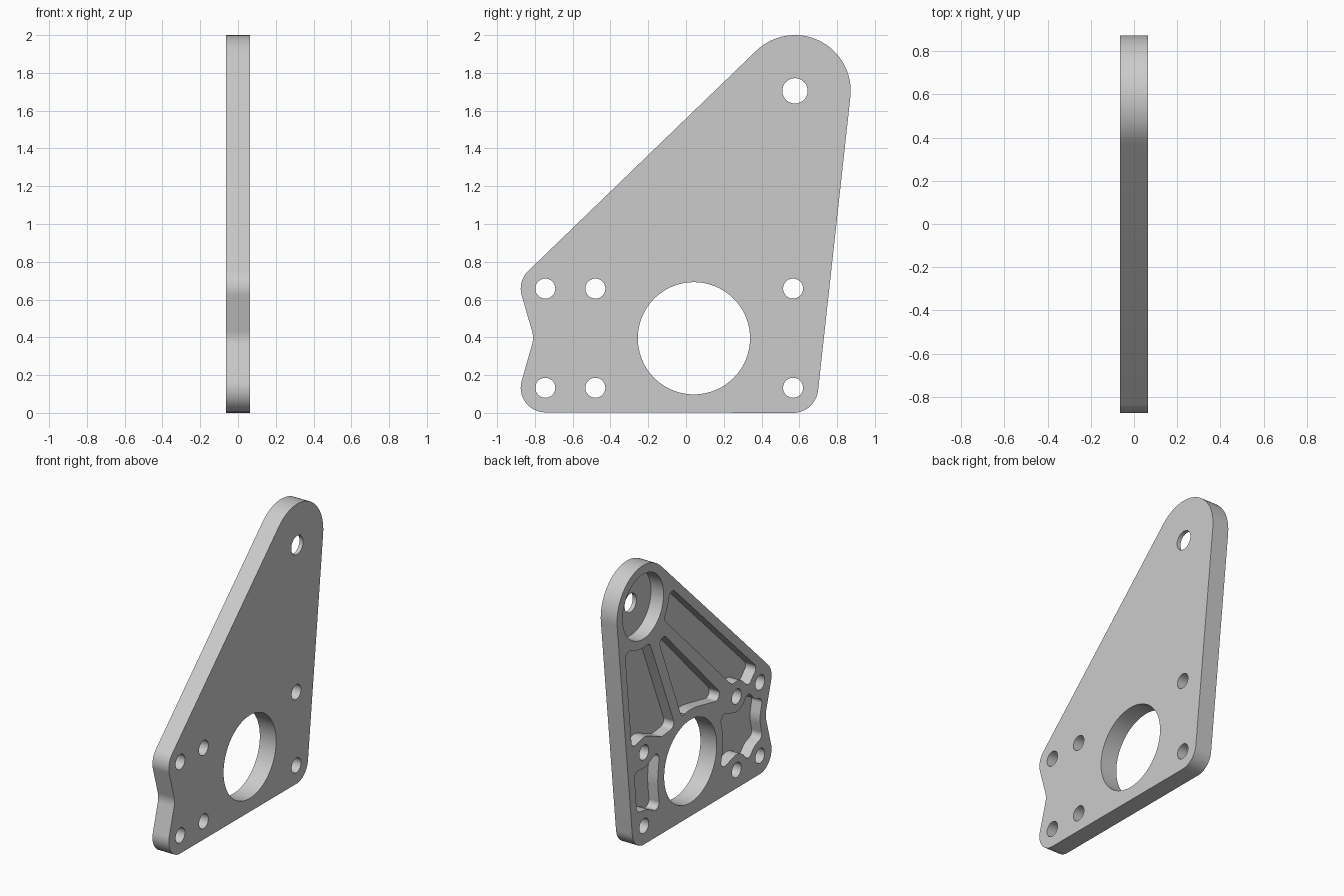
import bpy, bmesh
from math import sin, cos, pi, atan2, asin, hypot

cube = bpy.data.objects.get("Cube")
if cube:
    bpy.data.objects.remove(cube, do_unlink=True)

HALF = 0.0645     # half the plate thickness
FILLET = 0.04     # pocket corner radius
BOSS = -0.11      # negative radius: the outline bends inward around it

grey = bpy.data.materials.new("plain_grey")
grey.use_nodes = True
grey.diffuse_color = (0.6, 0.6, 0.6, 1)
grey.node_tree.nodes["Principled BSDF"].inputs["Base Color"].default_value = grey.diffuse_color


def belt(circles):
    """Counter-clockwise outline of arcs joined by tangent lines."""
    circles = [c if len(c) == 3 else (*c, FILLET) for c in circles]
    n = len(circles)
    heading = []
    for i, (y, z, r) in enumerate(circles):
        y2, z2, r2 = circles[(i + 1) % n]
        ratio = (r - r2) / hypot(y2 - y, z2 - z)
        heading.append(atan2(z2 - z, y2 - y) + asin(max(-1, min(1, ratio))))
    points = []
    for i, (y, z, r) in enumerate(circles):
        start = heading[i - 1]
        sweep = (heading[i] - start + pi) % (2 * pi) - pi
        steps = max(2, int(abs(sweep) / 0.09))
        for k in range(steps + 1):
            a = start + sweep * k / steps - pi / 2
            points.append((y + r * cos(a), z + r * sin(a)))
    return points


def disc(y, z, r, sides=64):
    return [(y + r * cos(2 * pi * k / sides), z + r * sin(2 * pi * k / sides))
            for k in range(sides)]


def slab(name, points, x0, x1):
    """Extrude a side-view outline from x0 to x1."""
    bm = bmesh.new()
    verts = [bm.verts.new((x0, y, z)) for y, z in points]
    bmesh.ops.remove_doubles(bm, verts=verts, dist=0.0005)
    face = bm.faces.new([v for v in verts if v.is_valid])
    out = bmesh.ops.extrude_face_region(bm, geom=[face])
    moved = [g for g in out["geom"] if isinstance(g, bmesh.types.BMVert)]
    bmesh.ops.translate(bm, verts=moved, vec=(x1 - x0, 0, 0))
    bmesh.ops.recalc_face_normals(bm, faces=bm.faces)
    mesh = bpy.data.meshes.new(name)
    bm.to_mesh(mesh)
    bm.free()
    obj = bpy.data.objects.new(name, mesh)
    bpy.context.collection.objects.link(obj)
    mesh.materials.append(grey)
    return obj


def cut(target, points, depth=None):
    """Cut an outline through the plate, or as a pocket from the -x face."""
    floor = 2 * HALF if depth is None else depth - HALF
    cutter = slab("cutter", points, -2 * HALF, floor)
    cutter.hide_render = True
    mod = target.modifiers.new("cut", "BOOLEAN")
    mod.operation = "DIFFERENCE"
    mod.solver = "EXACT"
    mod.object = cutter
    bpy.context.view_layer.objects.active = target
    bpy.ops.object.modifier_apply(modifier=mod.name)
    bpy.data.objects.remove(cutter, do_unlink=True)


# Main reference points in the side view
LOW, HIGH = 0.133, 0.658
FRONT, MIDDLE, BACK = -0.745, -0.48, 0.567
TIP = (0.577, 1.705)
BORE = (0.042, 0.395)

# Plate outline
plate = slab("bracket_plate", belt([
    (FRONT, LOW, 0.13), (BACK, LOW, 0.133), (*TIP, 0.295),
    (FRONT, HIGH, 0.13), (-0.94, 0.397, -0.13)]), -HALF, HALF)

# Raised material that the pockets go around
front_high, middle_high, back_high = [(y, HIGH, BOSS) for y in (FRONT, MIDDLE, BACK)]
front_low, middle_low, back_low = [(y, LOW, BOSS) for y in (FRONT, MIDDLE, BACK)]
tip_ring = (*TIP, -0.295)
bore_ring = (*BORE, -0.37)
notch_rim = (-0.94, 0.397, -0.195)

pockets = [
    # long pocket under the sloping edge
    [(-0.6125, 0.735), middle_high, (-0.441, 0.805), (0.291, 1.527), tip_ring,
     (0.245, 1.65), (-0.656, 0.781), front_high],
    # middle wedge
    [(-0.245, 0.755), bore_ring, (0.116, 0.793), (0.345, 1.36)],
    # back wedge
    [(0.27, 0.745), (0.36, 0.735), back_high, (0.669, 0.785), (0.735, 1.405),
     tip_ring, (0.528, 1.374)],
    # pocket between the four front holes
    [(-0.6125, 0.21), middle_low, (-0.345, 0.25), bore_ring, (-0.345, 0.543),
     middle_high, (-0.6125, 0.583), front_high, (-0.725, 0.508), notch_rim,
     (-0.725, 0.285), front_low],
    # small pocket between the back holes
    [(0.437, 0.237), back_low, (0.61, 0.29), (0.633, 0.512), back_high,
     (0.437, 0.555), bore_ring],
]
for pocket in pockets:
    cut(plate, belt(pocket), depth=0.08)

# Round recess at the tip, then all through holes
cut(plate, disc(*TIP, 0.232), depth=0.1)
cut(plate, disc(*TIP, 0.067, 40))
cut(plate, disc(*BORE, 0.297, 96))
for y in (FRONT, MIDDLE, BACK):
    for z in (LOW, HIGH):
        cut(plate, disc(y, z, 0.053, 32))

# Smooth the curved walls, keep the rims sharp
bpy.ops.object.select_all(action="DESELECT")
plate.select_set(True)
bpy.context.view_layer.objects.active = plate
bpy.ops.object.shade_smooth_by_angle(angle=0.52)
